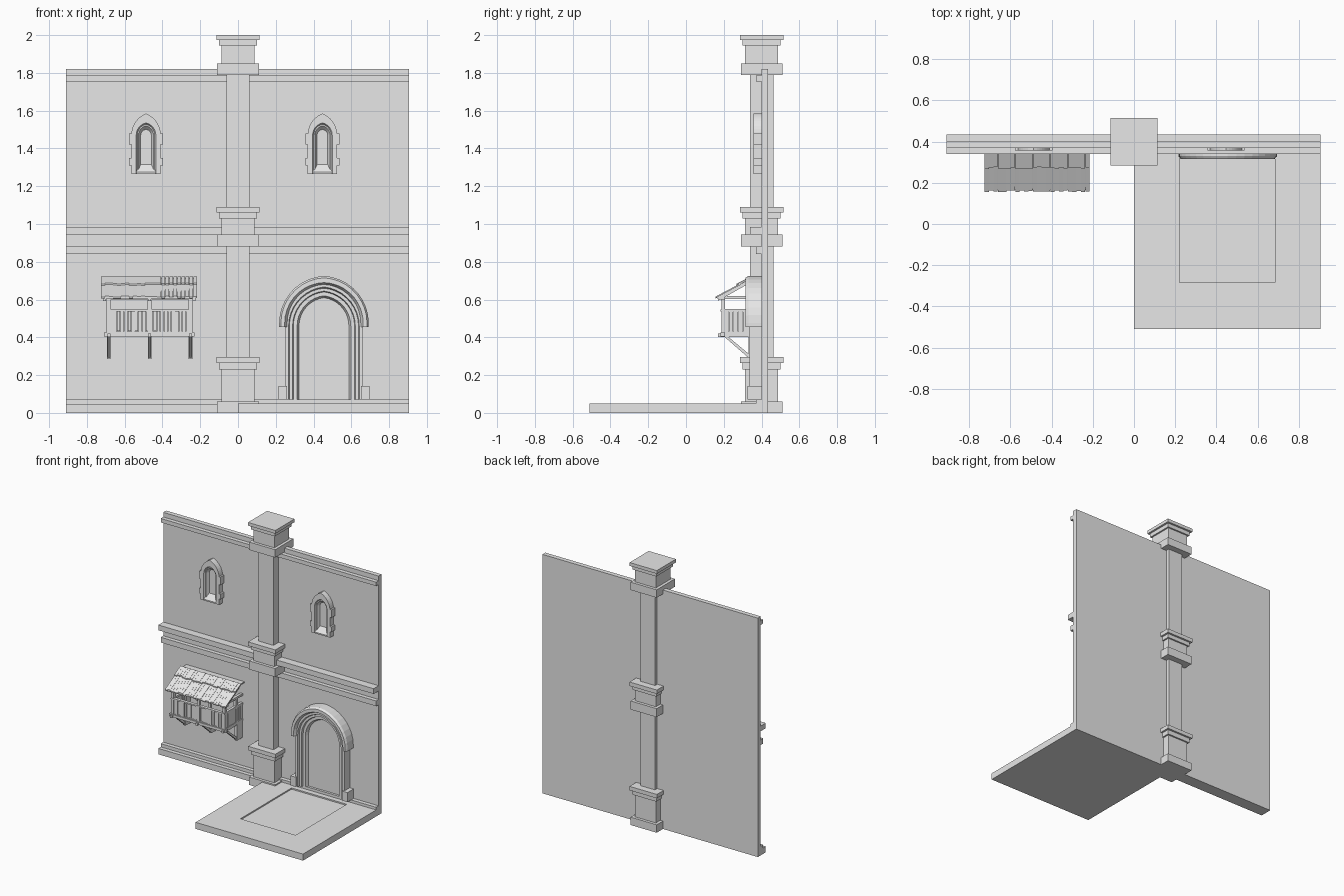
import bpy, bmesh, math, random

random.seed(4)
old = bpy.data.objects.get("Cube")
if old:
    bpy.data.objects.remove(old)

stone = bpy.data.materials.new("plain_grey")
stone.diffuse_color = (0.8, 0.8, 0.8, 1)
stone.use_nodes = True
stone.node_tree.nodes["Principled BSDF"].inputs["Base Color"].default_value = (0.8, 0.8, 0.8, 1)

WALL = 0.40    # front plane of the wall


def loft(name, *groups):
    """Each group is a list of closed sections, skinned and capped."""
    bm = bmesh.new()
    for sections in groups:
        rows = [[bm.verts.new(p) for p in s] for s in sections]
        n = len(rows[0])
        for a, b in zip(rows, rows[1:]):
            for i in range(n):
                j = (i + 1) % n
                bm.faces.new((a[i], a[j], b[j], b[i]))
        bm.faces.new(rows[0])
        bm.faces.new(rows[-1])
    bmesh.ops.recalc_face_normals(bm, faces=bm.faces)
    mesh = bpy.data.meshes.new(name)
    bm.to_mesh(mesh)
    bm.free()
    mesh.materials.append(stone)
    obj = bpy.data.objects.new(name, mesh)
    bpy.context.collection.objects.link(obj)
    return obj


def rect(x0, x1, y0, y1, z):
    return [(x0, y0, z), (x1, y0, z), (x1, y1, z), (x0, y1, z)]


def block(x0, x1, y0, y1, z0, z1):
    return [rect(x0, x1, y0, y1, z0), rect(x0, x1, y0, y1, z1)]


def side_prism(x0, x1, yz):
    return [[(x, y, z) for y, z in yz] for x in (x0, x1)]


def arch(cx, half, base, spring, apex, y, steps=9):
    """Pointed arch outline, left foot to right foot."""
    rise = apex - spring
    r = (half * half + rise * rise) / (2 * half)
    end = math.asin(min(1, rise / r))
    right = [(half - r + r * math.cos(end * i / steps),
              spring + r * math.sin(end * i / steps)) for i in range(steps + 1)]
    right = [(half, base)] + right
    right[-1] = (0, apex)
    pts = [(-x, z) for x, z in right] + right[-2::-1]
    return [(cx + x, y, z) for x, z in pts]


def moulding(cx, base, spring, profile):
    """Profile of (half width, apex, y) swept along a pointed arch."""
    return list(zip(*[arch(cx, h, base, spring, a, y) for h, a, y in profile]))


# Wall and its horizontal mouldings
loft("wall", block(-0.91, 0.905, WALL, 0.435, 0, 1.82))
for name, z0, z1, front in (("plinth_lower", 0, 0.045, 0.34),
                            ("plinth_upper", 0.045, 0.07, 0.37),
                            ("string_course_lower", 0.84, 0.88, 0.37),
                            ("string_course_upper", 0.945, 0.985, 0.34),
                            ("cornice", 1.755, 1.785, 0.37)):
    loft(name, block(-0.91, 0.905, front, WALL, z0, z1))

# Ground slab with a shallow recess in front of the door
loft("ground_slab", [rect(0, 0.905, -0.51, WALL, 0),
                     rect(0, 0.905, -0.51, WALL, 0.05),
                     rect(0.22, 0.685, -0.285, 0.33, 0.05),
                     rect(0.22, 0.685, -0.285, 0.33, 0.04)])

# Square pillar with three stepped collars
def square(half, z0, z1):
    return block(-half, half, WALL - half, WALL + half, z0, z1)


loft("pillar_shaft", square(0.062, 0, 1.9))
for name, levels in (("pillar_base", (0, 0.06, 0.23, 0.265, 0.295)),
                     ("pillar_middle", (0.88, 0.945, 1.03, 1.06, 1.09)),
                     ("pillar_cap", (1.79, 1.85, 1.945, 1.975, 2.0))):
    halves = (0.11, 0.088, 0.1, 0.115)
    loft(name, *[square(h, a, b) for h, a, b in zip(halves, levels, levels[1:])])

# Lancet windows with toothed stone surrounds
for side, cx in (("right", -0.487), ("left", 0.447)):
    loft(side + "_window_surround",
         moulding(cx, 1.265, 1.47, [(0.078, 1.585, WALL), (0.078, 1.585, 0.357),
                                    (0.052, 1.535, 0.357), (0.046, 1.528, 0.368),
                                    (0.04, 1.52, 0.368), (0.028, 1.50, 0.39),
                                    (0.028, 1.50, WALL)]))
    teeth = []
    for s in (-1, 1):
        for z0, z1 in ((1.31, 1.35), (1.42, 1.48)):
            a, b = sorted((cx + s * 0.07, cx + s * 0.09))
            teeth.append(block(a, b, 0.357, WALL, z0, z1))
    loft(side + "_window_quoins", *teeth)
    loft(side + "_window_sill", side_prism(cx - 0.05, cx + 0.05,
         [(0.357, 1.265), (0.357, 1.275), (0.39, 1.315), (WALL, 1.315), (WALL, 1.265)]))
    loft(side + "_window_pane", [arch(cx, 0.03, 1.27, 1.47, 1.503, y) for y in (0.39, WALL)])

# Doorway: stepped jambs, hood, foot blocks and door leaf
DX = 0.455
loft("door_jambs", moulding(DX, 0.07, 0.46, [
    (0.207, 0.695, WALL), (0.207, 0.695, 0.335), (0.187, 0.667, 0.335),
    (0.183, 0.66, 0.35), (0.166, 0.645, 0.35), (0.162, 0.64, 0.365),
    (0.142, 0.62, 0.365), (0.132, 0.61, 0.385), (0.132, 0.61, WALL)]))
loft("door_hood", moulding(DX, 0.455, 0.475, [
    (0.237, 0.725, WALL), (0.237, 0.725, 0.33), (0.228, 0.715, 0.315),
    (0.208, 0.69, 0.315), (0.195, 0.68, 0.335), (0.195, 0.68, WALL)]))
loft("door_foot_blocks", *[block(DX + a, DX + b, 0.325, WALL, 0.07, 0.143)
                           for a, b in ((-0.24, -0.195), (0.195, 0.24))])
loft("door_leaf", [arch(DX, 0.135, 0.06, 0.46, 0.612, y) for y in (0.388, WALL)])

# Timber oriel: frame
BX0, BX1, BF = -0.695, -0.24, 0.187
MID = (BX0 + BX1) / 2
posts = (BX0, MID - 0.011, BX1 - 0.022)
loft("oriel_posts", *[block(x, x + 0.022, y, y + 0.02, 0.41, 0.62)
                      for x in posts for y in (BF, 0.32)])
loft("oriel_floor", block(BX0, BX1, BF, WALL, 0.415, 0.43))
loft("oriel_rails",
     block(BX0 - 0.015, BX1 + 0.01, BF - 0.005, BF + 0.02, 0.405, 0.425),
     block(BX0, BX1, BF - 0.004, BF + 0.02, 0.538, 0.548),
     block(BX0 - 0.01, BX1 + 0.015, BF - 0.004, BF + 0.02, 0.6, 0.62),
     *[block(x, x + 0.02, BF, WALL, z, z + 0.016)
       for x in (BX0, BX1 - 0.02) for z in (0.535, 0.604)])

# Oriel planks, slightly uneven
planks = []
n = 22
step = (BX1 - BX0 - 0.03) / n
for i in range(n):
    x = BX0 + 0.015 + i * step
    y = BF + random.uniform(0, 0.006)
    planks.append(block(x, x + step - random.uniform(0.001, 0.004), y, y + 0.01,
                        0.425 + random.uniform(0, 0.01), 0.54))
for x in (BX0 + 0.004, BX1 - 0.014):
    for i in range(8):
        y = BF + 0.015 + i * 0.025
        planks.append(block(x, x + 0.01, y, y + 0.023, 0.425, 0.54))
loft("oriel_planks", *planks)

# Oriel brackets: horizontal arm and diagonal strut
brackets = []
for x in posts:
    brackets.append(block(x + 0.003, x + 0.019, 0.17, WALL, 0.402, 0.42))
    brackets.append(side_prism(x + 0.003, x + 0.019,
                    [(0.195, 0.41), (0.215, 0.41), (0.335, 0.31), (0.335, 0.288)]))
    brackets.append(block(x + 0.001, x + 0.021, 0.33, WALL, 0.285, 0.42))
loft("oriel_brackets", *brackets)

# Oriel roof: sloping deck, gable rails and two courses of shingles
def slope(y):
    return 0.607 + (y - 0.155) * 0.56


loft("oriel_roof_deck", side_prism(-0.715, -0.225, [
    (0.165, slope(0.165)), (0.345, slope(0.345)), (WALL, slope(0.345)),
    (WALL, slope(0.33)), (0.345, slope(0.33)), (0.165, slope(0.15))]))
shingles = []
for y0, y1, lift in ((0.158, 0.29, 0.002), (0.27, 0.345, 0.008)):
    for i in range(24):
        x = -0.725 + i * 0.51 / 24
        a = y0 + random.uniform(-0.003, 0.006)
        t = lift + random.uniform(0, 0.002)
        shingles.append(side_prism(x, x + 0.0205, [
            (a, slope(a) + t - 0.004), (a, slope(a) + t + 0.004),
            (y1, slope(y1) + t), (y1, slope(y1) - 0.004)]))
loft("oriel_shingles", *shingles)
loft("oriel_rafters", *[side_prism(x, x + 0.016, [
    (0.17, slope(0.17) - 0.022), (0.17, slope(0.17)),
    (0.34, slope(0.34)), (0.34, slope(0.34) - 0.022)])
    for x in (-0.715, MID - 0.008, -0.241)])
